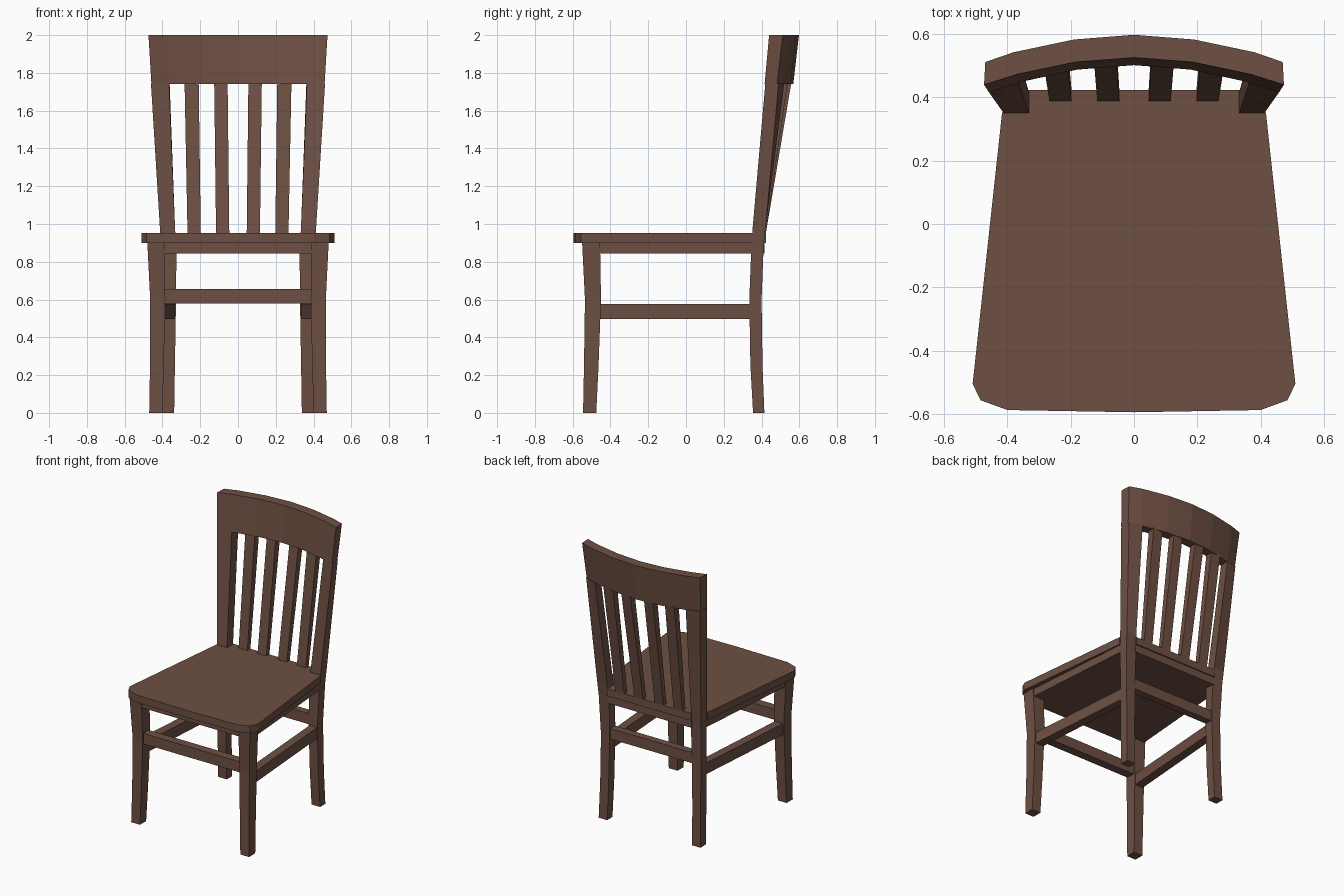
import bpy, bmesh

if "Cube" in bpy.data.objects:
    bpy.data.objects.remove(bpy.data.objects["Cube"])

wood = bpy.data.materials.new("dark_wood")
wood.diffuse_color = (0.155, 0.079, 0.056, 1)
wood.use_nodes = True
wood.node_tree.nodes["Principled BSDF"].inputs["Base Color"].default_value = wood.diffuse_color


def loft(name, rings, mirror=False):
    """Skin matching rings of points and cap both ends."""
    bm = bmesh.new()
    loops = [[bm.verts.new(p) for p in r] for r in rings]
    n = len(loops[0])
    for a, b in zip(loops, loops[1:]):
        for i in range(n):
            j = (i + 1) % n
            bm.faces.new((a[i], a[j], b[j], b[i]))
    bm.faces.new(loops[0])
    bm.faces.new(loops[-1])
    bmesh.ops.recalc_face_normals(bm, faces=bm.faces)
    mesh = bpy.data.meshes.new(name)
    bm.to_mesh(mesh)
    bm.free()
    mesh.materials.append(wood)
    ob = bpy.data.objects.new(name, mesh)
    bpy.context.collection.objects.link(ob)
    if mirror:
        ob.modifiers.new("Mirror", 'MIRROR')
    return ob


def rect(x0, x1, y0, y1, z):
    return [(x0, y0, z), (x1, y0, z), (x1, y1, z), (x0, y1, z)]


def cross_bar(name, half, y0, y1, z0, z1):
    loft(name, [[(x, y0, z0), (x, y1, z0), (x, y1, z1), (x, y0, z1)]
                for x in (-half, half)])


def side_bar(name, front, back, z0, z1):
    """Bar along y; front and back are (y, inner x, outer x)."""
    loft(name, [[(a, y, z0), (b, y, z0), (b, y, z1), (a, y, z1)]
                for y, a, b in (front, back)], mirror=True)


def board(name, half, z0, z1):
    """Symmetric flat board; half starts with a point on x = 0."""
    outline = half + [(-x, y) for x, y in reversed(half[1:])]
    loft(name, [[(x, y, z) for x, y in outline] for z in (z0, z1)])


# Seat: tapered board with clipped front corners, notched round the posts
board("seat", [(0, -0.595), (0.40, -0.588), (0.485, -0.557), (0.51, -0.505),
               (0.417, 0.352), (0.335, 0.352), (0.335, 0.423)], 0.90, 0.953)

# Solid seat base, flush with the outside of the legs
board("seat_base", [(0, -0.54), (0.40, -0.54), (0.40, -0.47), (0.472, -0.47),
                    (0.407, 0.36), (0.335, 0.36), (0.335, 0.415)], 0.845, 0.902)

# Front legs: slight curve, narrowest at the stretcher
loft("front_legs", [rect(0.40, 0.47, -0.545, -0.475, 0),
                    rect(0.393, 0.466, -0.54, -0.463, 0.25),
                    rect(0.385, 0.465, -0.535, -0.45, 0.60),
                    rect(0.388, 0.48, -0.55, -0.455, 0.902)], mirror=True)

# Back legs run up into the raked, splayed back posts
loft("back_legs_and_posts", [
    rect(0.338, 0.406, 0.355, 0.415, 0),
    rect(0.334, 0.401, 0.341, 0.405, 0.25),
    rect(0.328, 0.398, 0.335, 0.40, 0.60),
    rect(0.326, 0.408, 0.346, 0.411, 0.88),
    rect(0.333, 0.413, 0.352, 0.42, 0.97),
    [(0.365, 0.45, 1.745), (0.461, 0.42, 1.745),
     (0.453, 0.49, 1.745), (0.362, 0.52, 1.745)]], mirror=True)

# Curved top rail, leaning back; (front x, front y, back x, back y) at the top
stations = [(0.474, 0.44, 0.470, 0.512), (0.37, 0.473, 0.38, 0.543),
            (0.185, 0.512, 0.19, 0.583), (0, 0.526, 0, 0.598)]
stations = [(-a, b, -c, d) for a, b, c, d in stations[:-1]] + stations[::-1]
k, lean = 0.967, 0.024
loft("top_rail", [[(a * k, b - lean, 1.74), (a, b, 2), (c, d, 2),
                   (c * k, d - lean - 0.006, 1.74)]
                  for a, b, c, d in stations])

# Slats: (bottom x0, x1), (top x0, x1), top front y
for name, (a, b), (c, d), y in (
        ("inner_slats", (0.046, 0.116), (0.055, 0.126), 0.508),
        ("outer_slats", (0.197, 0.267), (0.208, 0.283), 0.488)):
    loft(name, [rect(a, b, 0.387, 0.421, 0.94),
                rect(c, d, y, y + 0.05, 1.75)], mirror=True)

# Stretchers between the legs
cross_bar("front_stretcher", 0.40, -0.527, -0.465, 0.58, 0.656)
cross_bar("back_stretcher", 0.34, 0.342, 0.394, 0.58, 0.656)
side_bar("side_stretchers", (-0.47, 0.393, 0.457), (0.35, 0.335, 0.394), 0.497, 0.577)
